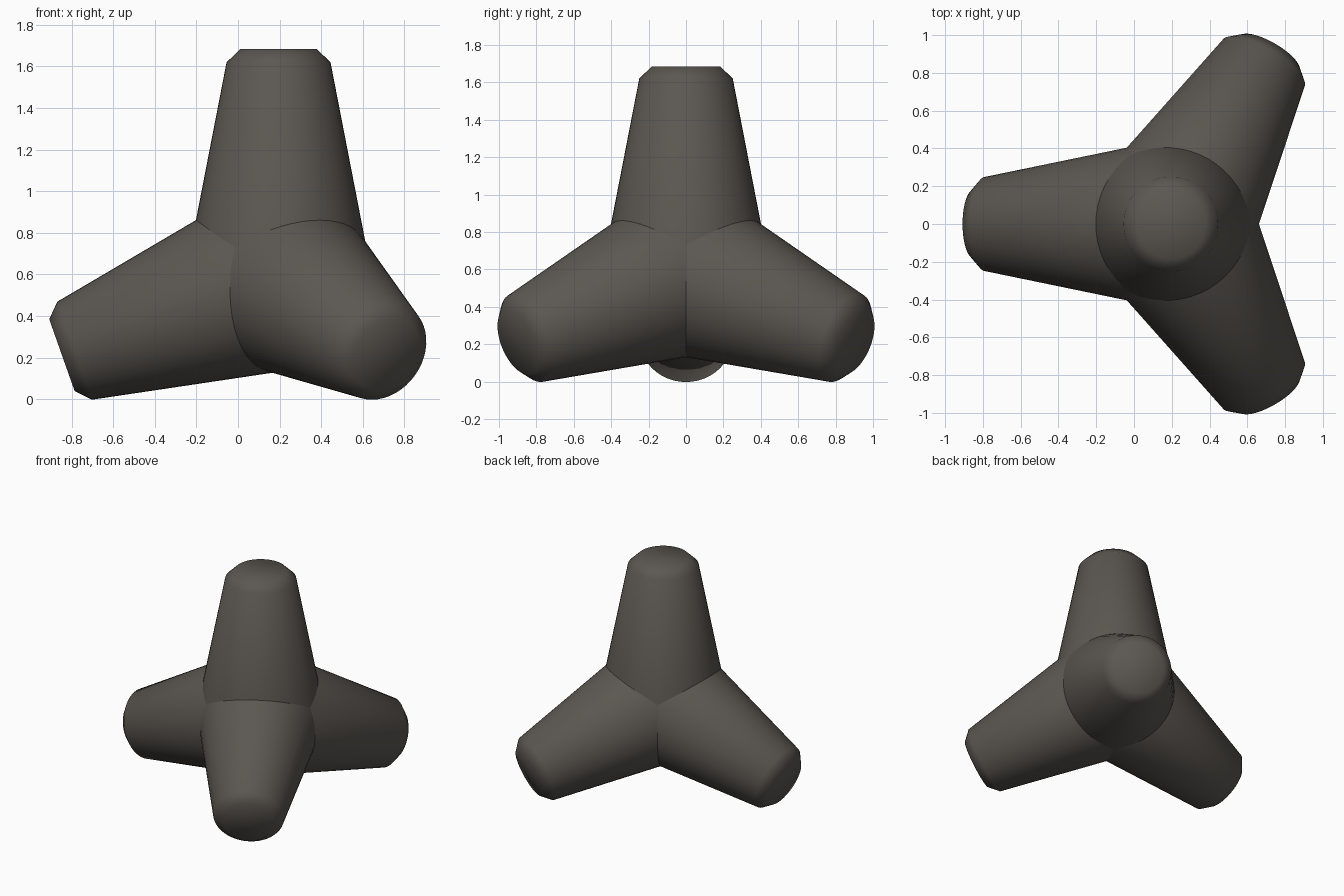
import bpy, bmesh
from math import radians, acos, pi, cos, sin
from mathutils import Matrix, Vector

if "Cube" in bpy.data.objects:
    bpy.data.objects.remove(bpy.data.objects["Cube"])

CENTRE = Vector((0.195, 0, 0.58))
SIDES = 48
# Leg profile: (distance from the centre along the leg, radius)
PROFILE = [(0.0, 0.452), (1.04, 0.25), (1.105, 0.183)]

# Four leg directions: one straight up, three splayed downwards
tilt = acos(-1 / 3)
turns = [Matrix.Identity(3)]
for azimuth in (60, 180, 300):
    turns.append(Matrix.Rotation(radians(azimuth), 3, 'Z') @ Matrix.Rotation(tilt, 3, 'Y'))
dirs = [t @ Vector((0, 0, 1)) for t in turns]

bm = bmesh.new()


def add_leg(i):
    """Tapered leg with a chamfered tip, mitred against the other three legs."""
    leg = bmesh.new()
    rings = []
    for s, r in PROFILE:
        rings.append([leg.verts.new(turns[i] @ Vector((r * cos(2 * pi * k / SIDES),
                                                       r * sin(2 * pi * k / SIDES), s)))
                      for k in range(SIDES)])
    for a, b in zip(rings, rings[1:]):
        for k in range(SIDES):
            n = (k + 1) % SIDES
            leg.faces.new((a[k], a[n], b[n], b[k]))
    leg.faces.new(rings[-1])
    # Mitre cuts
    for j in range(4):
        if j != i:
            bmesh.ops.bisect_plane(leg, geom=leg.verts[:] + leg.edges[:] + leg.faces[:],
                                   dist=1e-5, plane_co=(0, 0, 0),
                                   plane_no=dirs[i] - dirs[j], clear_inner=True)
    for e in leg.edges:
        e.smooth = not e.is_boundary
    for f in leg.faces:
        f.smooth = True
    part = bpy.data.meshes.new("leg_part")
    leg.to_mesh(part)
    leg.free()
    bm.from_mesh(part)
    bpy.data.meshes.remove(part)


for i in range(4):
    add_leg(i)

# Weld the mitred legs into one closed block
bmesh.ops.remove_doubles(bm, verts=bm.verts[:], dist=0.0005)
bmesh.ops.recalc_face_normals(bm, faces=bm.faces[:])
bmesh.ops.translate(bm, verts=bm.verts[:], vec=CENTRE)

mesh = bpy.data.meshes.new("four_legged_block")
bm.to_mesh(mesh)
bm.free()
block = bpy.data.objects.new("four_legged_block", mesh)
bpy.context.collection.objects.link(block)

concrete = bpy.data.materials.new("dark concrete")
concrete.diffuse_color = (0.105, 0.095, 0.082, 1)
concrete.use_nodes = True
concrete.node_tree.nodes["Principled BSDF"].inputs["Base Color"].default_value = concrete.diffuse_color
mesh.materials.append(concrete)
